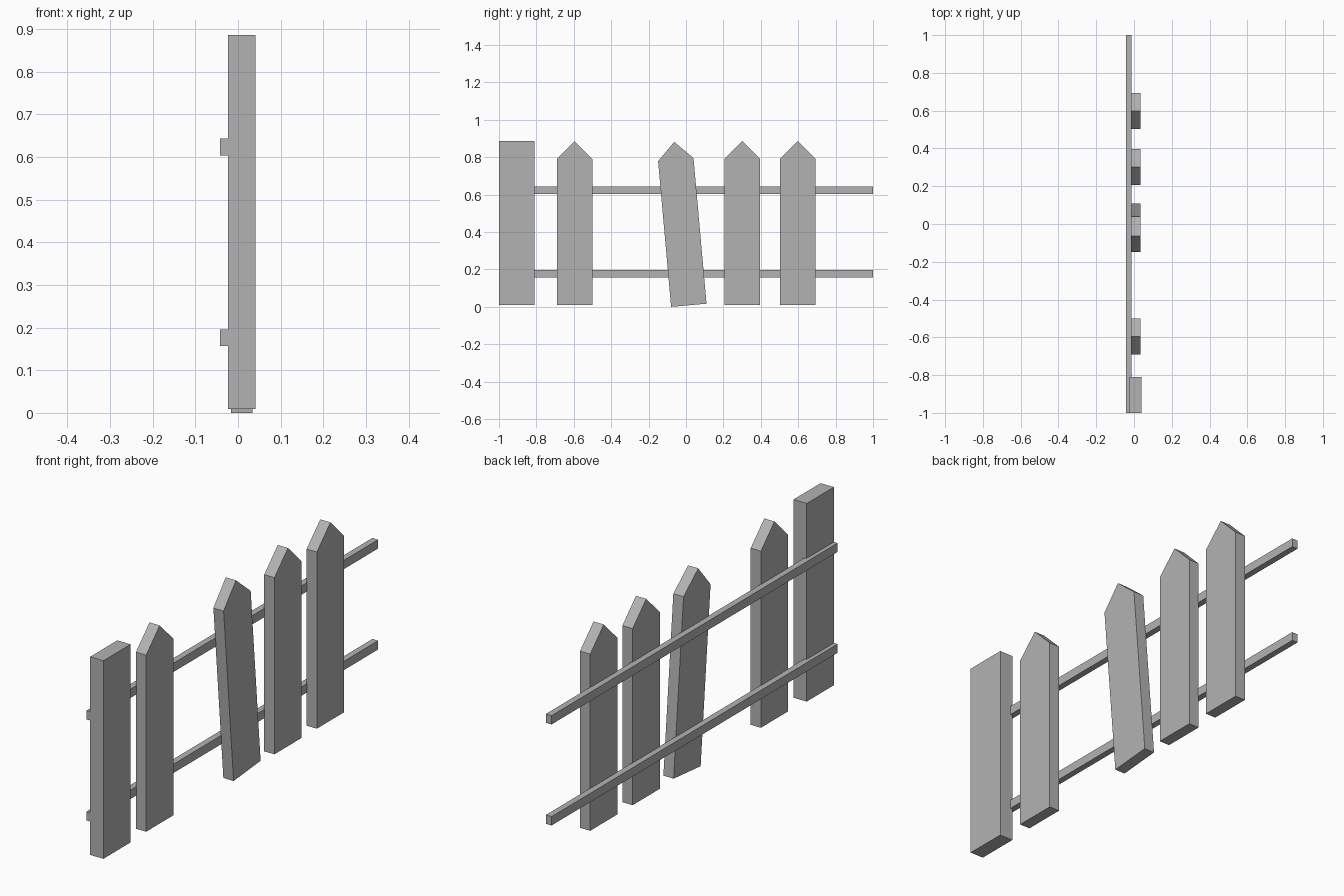
import bpy, bmesh
from math import radians

if "Cube" in bpy.data.objects:
    bpy.data.objects.remove(bpy.data.objects["Cube"])

grey = bpy.data.materials.new("dark_grey")
grey.diffuse_color = (0.45, 0.45, 0.45, 1)
grey.use_nodes = True
grey.node_tree.nodes["Principled BSDF"].inputs["Base Color"].default_value = grey.diffuse_color


def slab(name, profile, x0, x1, y=0.0, z=0.0, tilt=0.0):
    """Solid board: a (y, z) profile spanning x0 to x1, with its origin at (y, z)."""
    bm = bmesh.new()
    back, front = [[bm.verts.new((x, py, pz)) for py, pz in profile] for x in (x0, x1)]
    bm.faces.new(back)
    bm.faces.new(front)
    for i in range(len(profile)):
        bm.faces.new((back[i - 1], back[i], front[i], front[i - 1]))
    bmesh.ops.recalc_face_normals(bm, faces=bm.faces)
    mesh = bpy.data.meshes.new(name)
    bm.to_mesh(mesh)
    bm.free()
    mesh.materials.append(grey)
    obj = bpy.data.objects.new(name, mesh)
    bpy.context.collection.objects.link(obj)
    obj.location = (0, y, z)
    obj.rotation_euler.x = radians(tilt)


def rect(half_width, height):
    return [(-half_width, 0), (half_width, 0), (half_width, height), (-half_width, height)]


# Square-topped end post
slab("end_post", rect(0.095, 0.877), -0.024, 0.041, -0.905, 0.009)

# Pointed pickets, one knocked askew
picket = [(-0.095, 0), (0.095, 0), (0.095, 0.782), (0, 0.877), (-0.095, 0.782)]
for i, (y, z, tilt) in enumerate([(-0.596, 0.009, 0), (0.015, 0.0085, 5.1),
                                  (0.301, 0.009, 0), (0.598, 0.009, 0)]):
    slab(f"picket_{i + 1}", picket, -0.016, 0.034, y, z, tilt)

# Long horizontal rails behind the pickets
for name, z in (("lower_rail", 0.157), ("upper_rail", 0.604)):
    slab(name, rect(1.0, 0.039), -0.042, -0.014, 0, z)
